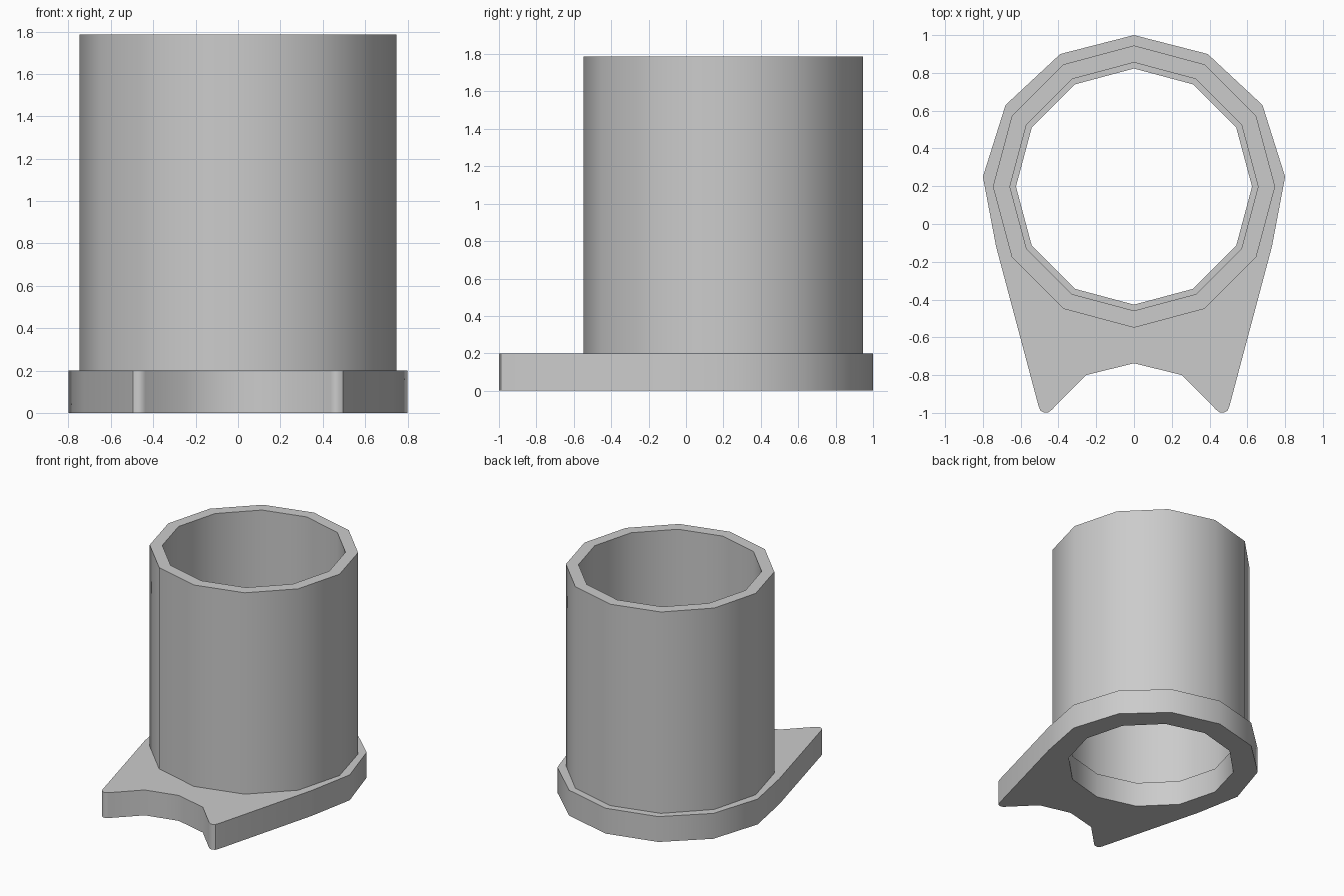
import bpy, bmesh
from math import sin, cos, pi, radians

if "Cube" in bpy.data.objects:
    bpy.data.objects.remove(bpy.data.objects["Cube"])

CENTRE_Y = 0.198
SIDES = 12


def ring(radius):
    """Twelve-sided outline around the bore axis."""
    return [(radius * cos(2 * pi * i / SIDES),
             CENTRE_Y + radius * sin(2 * pi * i / SIDES)) for i in range(SIDES)]


def extruded(name, outer, inner, z0, z1):
    """Solid with an outer outline and a hole, extruded from z0 to z1."""
    bm = bmesh.new()
    edges = []
    for loop in (outer, inner):
        vs = [bm.verts.new((x, y, z0)) for x, y in loop]
        edges += [bm.edges.new((vs[i - 1], vs[i])) for i in range(len(vs))]
    bmesh.ops.triangle_fill(bm, edges=edges, use_beauty=True)
    geo = bmesh.ops.extrude_face_region(bm, geom=bm.faces[:], use_keep_orig=True)
    top = [g for g in geo["geom"] if isinstance(g, bmesh.types.BMVert)]
    bmesh.ops.translate(bm, verts=top, vec=(0, 0, z1 - z0))
    bmesh.ops.recalc_face_normals(bm, faces=bm.faces[:])
    mesh = bpy.data.meshes.new(name)
    bm.to_mesh(mesh)
    bm.free()
    obj = bpy.data.objects.new(name, mesh)
    bpy.context.collection.objects.link(obj)
    bpy.ops.object.select_all(action='DESELECT')
    obj.select_set(True)
    bpy.context.view_layer.objects.active = obj
    bpy.ops.object.shade_smooth_by_angle(angle=radians(35))
    return obj


# Base plate: right half of the outline from back to front, then mirrored
half = [(0, 1.0), (0.39, 0.90), (0.68, 0.63), (0.80, 0.25), (0.73, -0.12),
        (0.505, -0.965), (0.495, -0.988), (0.475, -0.999), (0.455, -0.998),
        (0.437, -0.985), (0.253, -0.80), (0, -0.737)]
outline = half + [(-x, y) for x, y in half[-2:0:-1]]
extruded("base_plate", outline, ring(0.625), 0.0, 0.2)

# Upright tube with a slightly wider bore, leaving a small inner ledge
extruded("tube", ring(0.747), ring(0.657), 0.2, 1.787)
